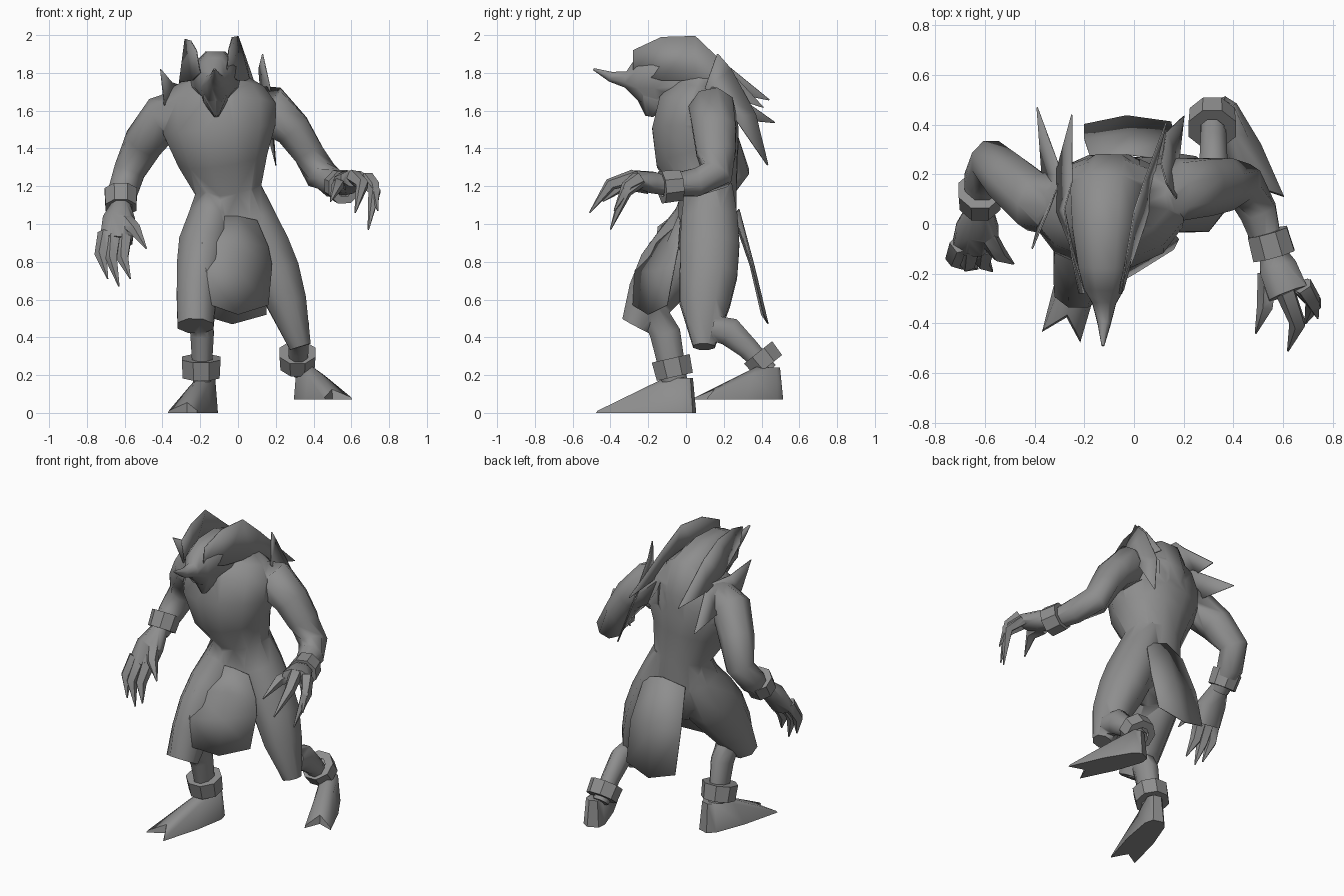
import bpy, bmesh, math
from mathutils import Vector as V

grey = bpy.data.materials.new("stone_grey")
grey.diffuse_color = (0.27, 0.27, 0.27, 1)


def make(name, verts, faces, angle=60):
    me = bpy.data.meshes.new(name)
    me.from_pydata([tuple(v) for v in verts], [], faces)
    bm = bmesh.new()
    bm.from_mesh(me)
    bmesh.ops.recalc_face_normals(bm, faces=bm.faces)
    bm.to_mesh(me)
    bm.free()
    me.materials.append(grey)
    ob = bpy.data.objects.new(name, me)
    bpy.context.collection.objects.link(ob)
    me.shade_smooth()
    me.set_sharp_from_angle(angle=math.radians(angle))
    return ob


def loft(name, rings, n=8, angle=60, caps=True):
    """Rings of (x, y, z, radius across, radius deep) skinned along their path."""
    pts = [V(r[:3]) for r in rings]
    verts, faces = [], []
    for i, r in enumerate(rings):
        t = (pts[min(i + 1, len(pts) - 1)] - pts[max(i - 1, 0)]).normalized()
        if not caps:
            t = (pts[-2] - pts[1]).normalized()
        a = V((1, 0, 0)).cross(t).normalized()
        b = t.cross(a)
        for k in range(n):
            w = 2 * math.pi * (k + 0.5) / n
            verts.append(pts[i] + (b * math.cos(w) * r[3] + a * math.sin(w) * r[-1]) * 1.03)
    for i in range(len(rings) - 1):
        for k in range(n):
            j = (k + 1) % n
            faces.append((i*n + k, i*n + n + k, i*n + n + j, i*n + j))
    if caps:
        faces.append(tuple(range(n)))
        faces.append(tuple(range(len(verts) - 1, len(verts) - n - 1, -1)))
    return make(name, verts, faces, angle)


def plate(name, rows):
    """Thin sheet through rows of equally many points."""
    w = len(rows[0])
    faces = [(i*w + k, i*w + k + 1, i*w + w + k + 1, i*w + w + k)
             for i in range(len(rows) - 1) for k in range(w - 1)]
    ob = make(name, [p for r in rows for p in r], faces)
    m = ob.modifiers.new("thickness", "SOLIDIFY")
    m.thickness, m.offset = 0.006, 0
    return ob


def merge(base, parts):
    """Weld overlapping parts into one skin."""
    for p in parts:
        m = base.modifiers.new("weld", "BOOLEAN")
        m.operation, m.solver, m.object = "UNION", "EXACT", p
        bpy.context.view_layer.objects.active = base
        bpy.ops.object.modifier_apply(modifier=m.name)
        bpy.data.objects.remove(p)
    base.data.shade_smooth()
    base.data.set_sharp_from_angle(angle=math.radians(65))
    return base


def cuff(name, centre, axis, r, h, inner=.05):
    c, d = V(centre), V(axis).normalized() * h / 2
    loft(name, [(*(c - d), inner), (*(c - d), r * .95), (*(c + d), r), (*(c + d), inner)],
         8, 35, False)


def foot(name, heel, heading, length, h):
    """Two-toed foot: sole outline with a notch, rising to the ankle."""
    f = V((*heading, 0)).normalized()
    s = V((-f.y, f.x, 0))
    half = [(0, .035), (.1, .065), (.5, .085), (1, .08)]
    low = half + [(.84, 0)] + [(u, -v) for u, v in half[::-1]]
    halft = [(.03, .025, h), (.1, .05, h), (.4, .05, h * .75), (.98, .078, .012)]
    top = halft + [(.82, 0, .055)] + [(u, -v, z) for u, v, z in halft[::-1]]
    n, o = len(low), V(heel)
    verts = [o + f * u * length + s * v for u, v in low]
    verts += [o + f * u * length + s * v + V((0, 0, z)) for u, v, z in top]
    verts.append(o + f * .3 * length + V((0, 0, h * 1.02)))
    faces = [(k, (k + 1) % n, (k + 1) % n + n, k + n) for k in range(n)]
    faces += [(k + n, (k + 1) % n + n, 2 * n) for k in range(n)]
    faces.append(tuple(range(n - 1, -1, -1)))
    make(name, verts, faces, 55)


def finger(base, mid, tip):
    return loft("finger", [(*base, .042), (*mid, .034), (*tip, .004)], 5)


# body
torso = loft("body", [(0, .09, .78, .12, .08), (-.02, .1, .9, .2, .16), (-.03, .115, 1.02, .2, .155),
                      (-.05, .115, 1.18, .175, .155), (-.08, .06, 1.35, .24, .22),
                      (-.1, .05, 1.5, .3, .23), (-.1, .065, 1.63, .3, .21),
                      (-.1, .1, 1.72, .24, .16), (-.1, .1, 1.8, .12, .1)], 12)
head = loft("head", [(-.125, -.49, 1.82, .006), (-.12, -.4, 1.78, .028), (-.12, -.32, 1.765, .05, .045),
                     (-.12, -.26, 1.765, .085, .12), (-.12, -.17, 1.775, .11, .145),
                     (-.12, -.02, 1.78, .135, .14), (-.11, .13, 1.74, .155, .13),
                     (-.1, .2, 1.62, .13, .09), (-.09, .23, 1.45, .07, .04)], 8)
jaw = loft("jaw", [(-.12, -.12, 1.77, .1, .15), (-.12, -.18, 1.66, .07, .1),
                   (-.115, -.195, 1.57, .014, .02)], 6)

# legs
left_thigh = loft("left_thigh", [(-.11, .11, 1.2, .1, .12), (-.14, .08, 1.03, .125, .15),
                                 (-.18, .0, .87, .14, .18), (-.2, -.1, .75, .13, .17),
                                 (-.22, -.18, .62, .11, .14), (-.225, -.265, .46, .1, .085)], 8)
left_shin = loft("left_shin", [(-.2, -.17, .54, .07), (-.19, -.11, .42, .065, .085),
                               (-.19, -.06, .17, .05, .07)], 8)
right_thigh = loft("right_thigh", [(.02, .12, 1.2, .1, .13), (.08, .125, 1.03, .125, .155),
                                   (.14, .125, .88, .14, .165), (.2, .12, .74, .135, .16),
                                   (.26, .1, .58, .11, .14), (.33, .095, .35, .06, .06)], 8)
right_shin = loft("right_shin", [(.32, .14, .45, .06, .07), (.32, .23, .43, .06, .08),
                                 (.32, .33, .34, .055, .06), (.32, .44, .22, .05)], 8)

# arms
left_arm = loft("left_arm", [(-.24, .07, 1.6, .13), (-.4, .09, 1.56, .12), (-.5, .18, 1.43, .105),
                             (-.575, .25, 1.28, .088), (-.61, .17, 1.17, .078),
                             (-.62, .06, 1.07, .055)], 8)
right_arm = loft("right_arm", [(.03, .13, 1.6, .14), (.18, .14, 1.6, .13, .125),
                               (.29, .15, 1.5, .1, .12), (.37, .16, 1.38, .085, .11),
                               (.44, .16, 1.26, .085, .09), (.5, .05, 1.22, .078),
                               (.55, -.12, 1.2, .055)], 8)

# hands
left_palm = loft("left_palm", [(-.62, .07, 1.1, .05), (-.63, -.02, 1.02, .09, .06),
                               (-.645, -.09, .91, .09, .05)], 8)
left_hand = [left_palm,
             finger((-.7, -.08, .95), (-.725, -.14, .84), (-.69, -.18, .71)),
             finger((-.66, -.09, .93), (-.67, -.16, .82), (-.63, -.18, .67)),
             finger((-.6, -.09, .93), (-.61, -.15, .82), (-.57, -.19, .71)),
             finger((-.59, -.05, 1.01), (-.545, -.12, .97), (-.485, -.16, .87))]
right_palm = loft("right_palm", [(.55, -.1, 1.2, .05), (.58, -.18, 1.22, .08, .06),
                                 (.62, -.28, 1.24, .085, .045)], 8)
right_hand = [right_palm,
              finger((.67, -.25, 1.23), (.725, -.32, 1.17), (.69, -.4, .97)),
              finger((.68, -.25, 1.24), (.72, -.31, 1.2), (.74, -.38, 1.07)),
              finger((.61, -.27, 1.25), (.66, -.4, 1.21), (.62, -.51, 1.06)),
              finger((.54, -.2, 1.2), (.53, -.33, 1.21), (.49, -.44, 1.12))]
merge(torso, [head, jaw, left_thigh, right_thigh, left_shin, right_shin,
              left_arm, right_arm] + left_hand + right_hand)

# cuffs and feet
cuff("left_wrist_cuff", (-.62, .11, 1.13), (0, .5, .8), .09, .1)
cuff("right_wrist_cuff", (.55, -.08, 1.2), (.25, -.9, -.1), .09, .1)
cuff("left_ankle_cuff", (-.195, -.07, .24), (0, -.22, .97), .108, .1)
cuff("right_ankle_cuff", (.315, .41, .285), (0, -.6, .75), .1, .09)
foot("left_foot", (-.155, .045, 0), (-.13, -.47), .52, .185)
foot("right_foot", (.335, .5, .07), (.2, -.43), .47, .17)

# ear fins sweeping back into points
plate("left_ear", [[(-.2, -.28, 1.8), (-.22, -.28, 1.92)], [(-.24, -.13, 1.76), (-.25, -.13, 1.97)],
                   [(-.31, .05, 1.75), (-.28, .06, 1.98)], [(-.31, .22, 1.7), (-.25, .17, 1.88)],
                   [(-.25, .44, 1.655), (-.25, .44, 1.66)]])
plate("right_ear", [[(-.06, -.28, 1.8), (-.05, -.28, 1.92)], [(.0, -.13, 1.76), (-.03, -.13, 1.99)],
                    [(.06, .05, 1.76), (.0, .05, 1.995)], [(.08, .2, 1.68), (.04, .17, 1.88)],
                    [(.13, .41, 1.615), (.13, .41, 1.62)]])
# blades over the shoulders
plate("left_shoulder_blade", [[(-.41, -.1, 1.82), (-.41, -.095, 1.82)],
                              [(-.39, -.02, 1.63), (-.35, .04, 1.75)],
                              [(-.37, .2, 1.56), (-.29, .2, 1.73)],
                              [(-.39, .47, 1.535), (-.39, .47, 1.54)]])
plate("right_shoulder_blade", [[(.13, .165, 1.9), (.13, .17, 1.9)],
                               [(.17, .1, 1.72), (.11, .24, 1.82)],
                               [(.18, .25, 1.57), (.13, .37, 1.58)],
                               [(.2, .43, 1.31), (.2, .435, 1.315)]])
# cloth panels
plate("front_cloth", [[(-.14, -.04, 1.04), (0, -.04, 1.04), (.1, -.03, 1.02)],
                      [(-.19, -.19, .9), (0, -.1, .9), (.16, -.04, .88)],
                      [(-.17, -.27, .75), (0, -.17, .75), (.18, -.06, .78)],
                      [(-.14, -.28, .57), (0, -.2, .52), (.16, -.1, .57)]])
plate("back_cloth", [[(-.17, .25, 1.04), (-.02, .28, 1.08), (.12, .26, 1.04)],
                     [(-.2, .34, .78), (-.02, .36, .78), (.16, .35, .78)],
                     [(-.2, .4, .52), (-.03, .435, .47), (.15, .41, .52)]])
